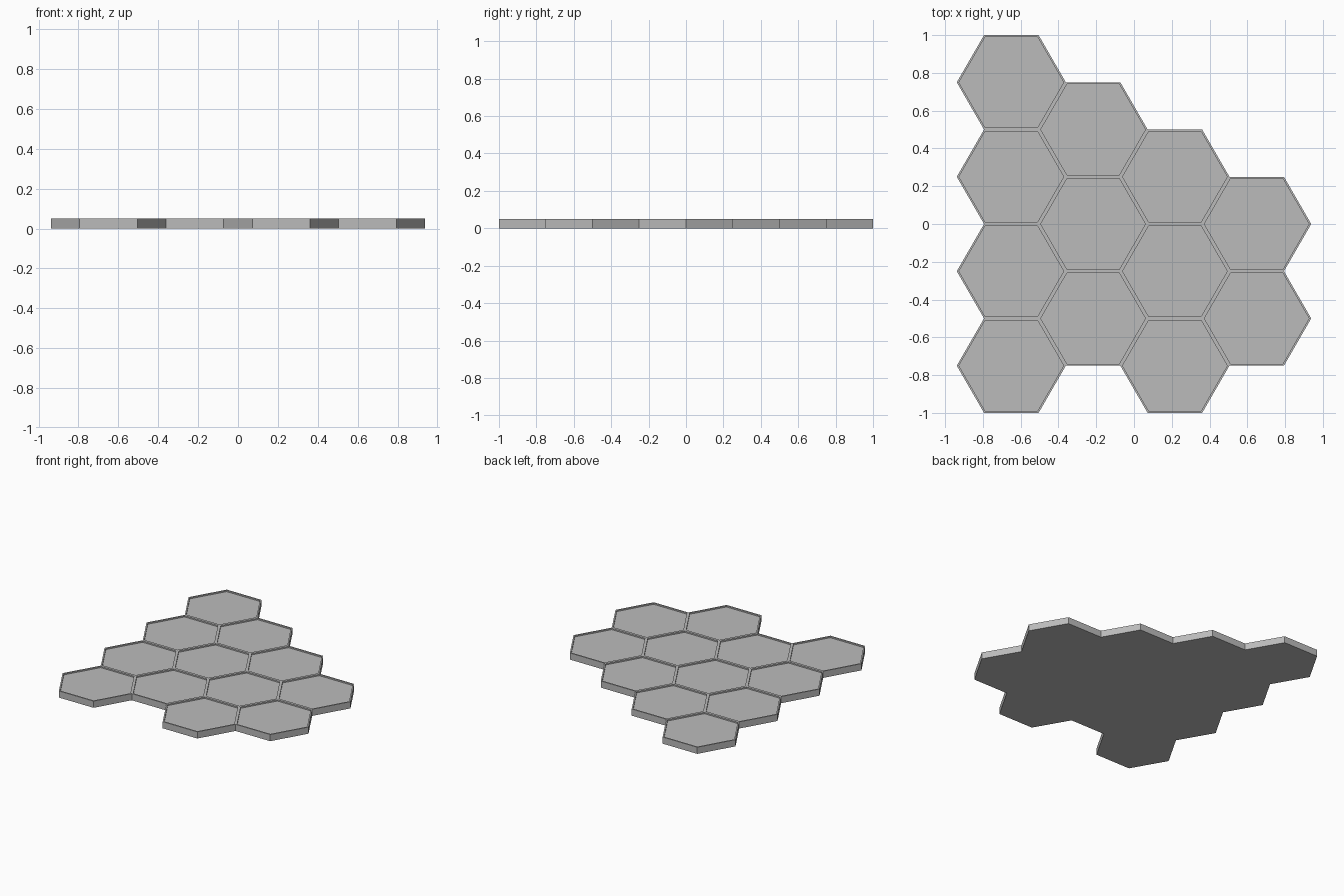
import bpy, bmesh, math

if "Cube" in bpy.data.objects:
    bpy.data.objects.remove(bpy.data.objects["Cube"])

HEIGHT = 0.05          # slab thickness
FLAT = 0.5             # tile size across flats
RIM = 0.01             # rim width of one tile
RECESS = 0.01          # depth of the sunken tile floor
R = FLAT / math.sqrt(3)
STEP = 1.5 * R         # column spacing

# Columns: (centre y of the lowest tile, tile count)
columns = [(-0.75, 4), (-0.5, 3), (-0.75, 3), (-0.5, 2)]

bm = bmesh.new()

# Flat honeycomb sheet
for col, (y0, count) in enumerate(columns):
    cx = (col - 1.5) * STEP
    for row in range(count):
        cy = y0 + row * FLAT
        bm.faces.new([bm.verts.new((cx + R * math.cos(k * math.pi / 3),
                                    cy + R * math.sin(k * math.pi / 3), 0))
                      for k in range(6)])
bmesh.ops.remove_doubles(bm, verts=bm.verts[:], dist=0.001)

# Thicken into a slab with side walls on the outline only
ext = bmesh.ops.extrude_face_region(bm, geom=bm.faces[:], use_keep_orig=True)
bmesh.ops.translate(bm, vec=(0, 0, HEIGHT),
                    verts=[g for g in ext["geom"] if isinstance(g, bmesh.types.BMVert)])
bmesh.ops.recalc_face_normals(bm, faces=bm.faces[:])

# Thin rim around every tile, with a sunken floor
floors = [f for f in bm.faces if all(v.co.z > HEIGHT / 2 for v in f.verts)]
bmesh.ops.inset_individual(bm, faces=floors, thickness=RIM, use_even_offset=True)
sunk = bmesh.ops.extrude_discrete_faces(bm, faces=floors)["faces"]
bmesh.ops.translate(bm, vec=(0, 0, -RECESS),
                    verts=list({v for f in sunk for v in f.verts}))
bmesh.ops.recalc_face_normals(bm, faces=bm.faces[:])

mesh = bpy.data.meshes.new("hex_tile_slab")
bm.to_mesh(mesh)
bm.free()

# Plain grey
grey = bpy.data.materials.new("grey")
grey.diffuse_color = (0.5, 0.5, 0.5, 1)
grey.use_nodes = True
grey.node_tree.nodes["Principled BSDF"].inputs["Base Color"].default_value = grey.diffuse_color
mesh.materials.append(grey)

slab = bpy.data.objects.new("hex_tile_slab", mesh)
bpy.context.collection.objects.link(slab)
